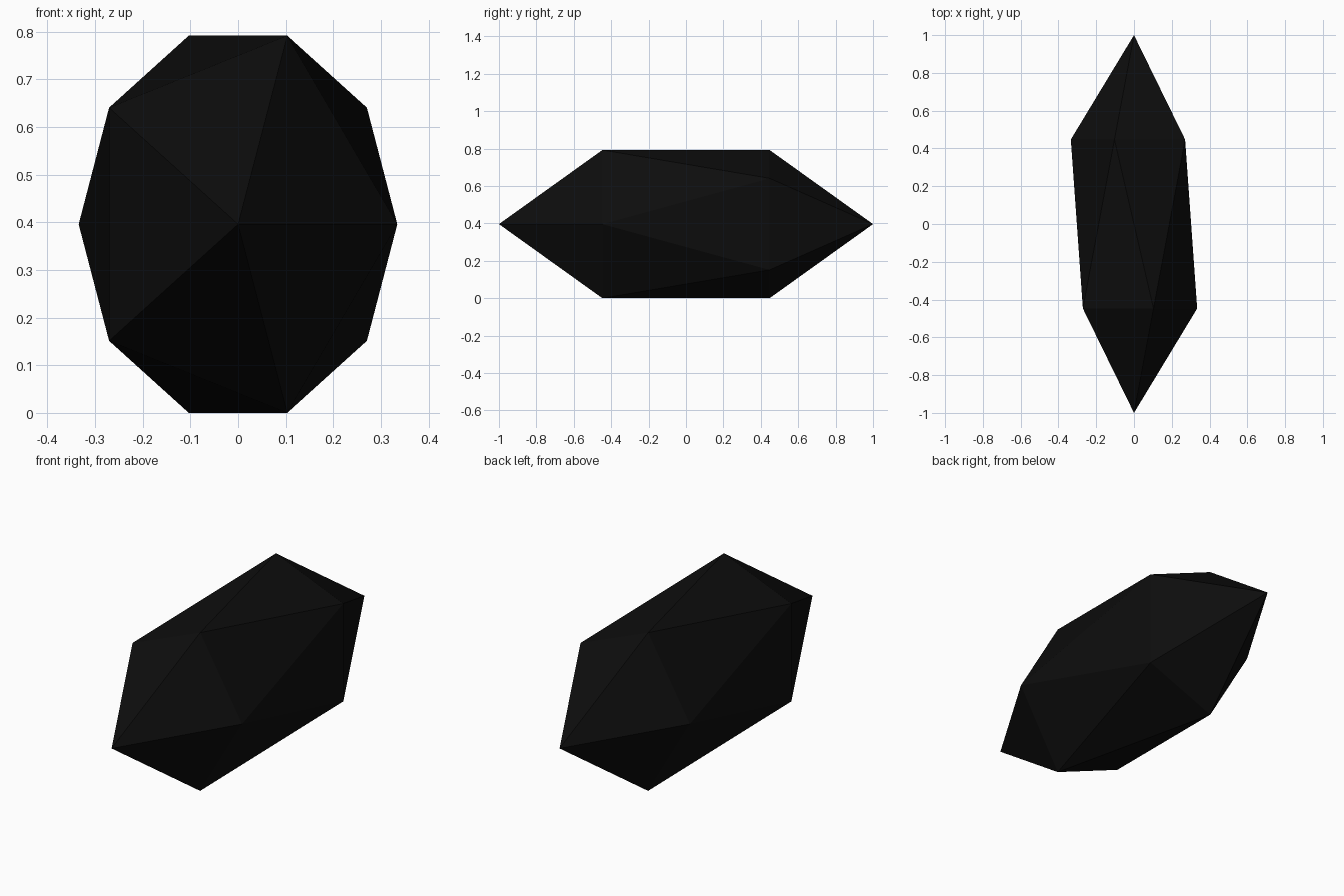
import bpy
import math
from mathutils import Matrix

cube = bpy.data.objects.get("Cube")
if cube:
    bpy.data.objects.remove(cube, do_unlink=True)

# Near-black stone
black = bpy.data.materials.new("black_stone")
black.use_nodes = True
colour = (0.004, 0.004, 0.004, 1)
black.diffuse_color = colour
black.node_tree.nodes["Principled BSDF"].inputs["Base Color"].default_value = colour

# Faceted stone: a twenty-sided solid with its poles along y, stretched lengthwise
bpy.ops.mesh.primitive_ico_sphere_add(subdivisions=1, radius=1)
stone = bpy.context.object
stone.name = "faceted_stone"
mesh = stone.data
mesh.transform(Matrix.Rotation(math.radians(90), 4, "X"))
mesh.transform(Matrix.Diagonal((0.374, 1, 0.4655, 1)))

# Rest the lowest edges on the ground
mesh.transform(Matrix.Translation((0, 0, -min(v.co.z for v in mesh.vertices))))
mesh.materials.append(black)
mesh.shade_flat()
